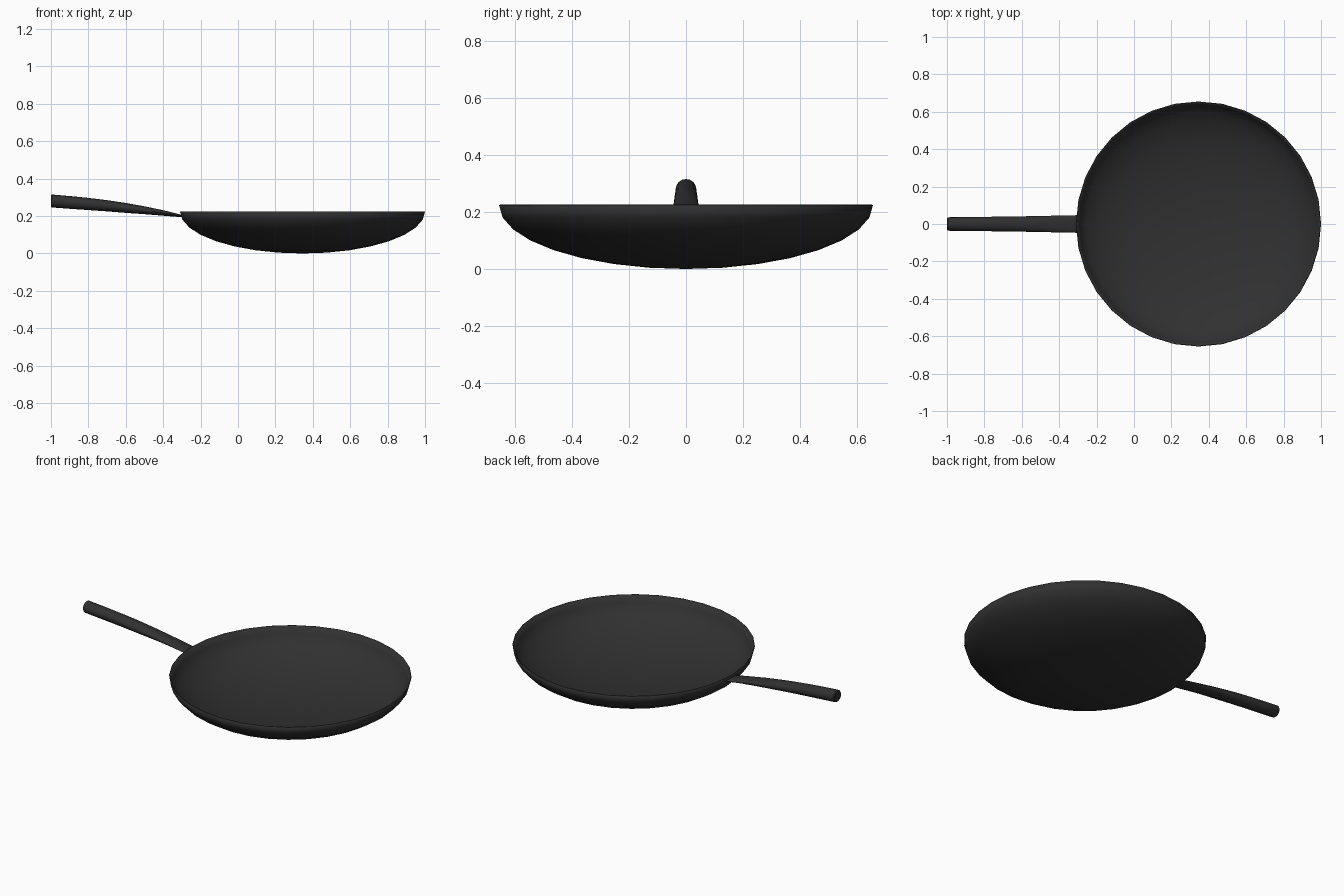
import bpy, bmesh, math

if "Cube" in bpy.data.objects:
    bpy.data.objects.remove(bpy.data.objects["Cube"])

SEGS, RADIUS, DEPTH, CX = 32, 0.655, 0.224, 0.345

black = bpy.data.materials.new("black_iron")
black.diffuse_color = (0.03, 0.03, 0.03, 1)
black.use_nodes = True
black.node_tree.nodes["Principled BSDF"].inputs["Base Color"].default_value = black.diffuse_color


def skin(name, rings, cap_start, cap_end, angle):
    """Join closed rings of points into a tube, optionally capped."""
    bm = bmesh.new()
    loops = [[bm.verts.new(p) for p in ring] for ring in rings]
    for a, b in zip(loops, loops[1:]):
        n = len(a)
        for i in range(n):
            j = (i + 1) % n
            bm.faces.new((a[i], a[j], b[j], b[i]))
    for use, loop in ((cap_start, loops[0]), (cap_end, loops[-1])):
        if use:
            bm.faces.new(loop)
    # close a collapsed pole into triangles
    bmesh.ops.remove_doubles(bm, verts=bm.verts, dist=1e-5)
    bmesh.ops.recalc_face_normals(bm, faces=bm.faces)
    mesh = bpy.data.meshes.new(name)
    bm.to_mesh(mesh)
    bm.free()
    mesh.materials.append(black)
    obj = bpy.data.objects.new(name, mesh)
    bpy.context.collection.objects.link(obj)
    bpy.ops.object.select_all(action='DESELECT')
    obj.select_set(True)
    bpy.context.view_layer.objects.active = obj
    bpy.ops.object.shade_smooth_by_angle(angle=math.radians(angle))
    return obj


# Bowl: lower half of a flattened sphere
def bowl_ring(k):
    t = math.pi / 2 * k / 8
    r, z = RADIUS * math.cos(t), DEPTH * (1 - math.sin(t))
    return [(CX + r * math.cos(math.tau * i / SEGS),
             r * math.sin(math.tau * i / SEGS), z) for i in range(SEGS)]


bowl_rings = [bowl_ring(k) for k in range(9)]
bowl = skin("pan_bowl", bowl_rings, False, False, 40)
# thin wall, growing to whichever side is inside
wall = bowl.modifiers.new("wall", 'SOLIDIFY')
wall.thickness = 0.005
down = sum(p.normal.z for p in bowl.data.polygons) < 0
wall.offset = -1 if down else 1

# Handle: x, bottom z, top z, half width (round grip flattening to the bowl)
stations = [(-1.0, 0.250, 0.311, 0.031), (-0.995, 0.246, 0.315, 0.036),
            (-0.9, 0.239, 0.307, 0.037), (-0.8, 0.232, 0.297, 0.038),
            (-0.7, 0.225, 0.285, 0.040), (-0.6, 0.217, 0.270, 0.041),
            (-0.5, 0.210, 0.252, 0.043), (-0.4, 0.202, 0.231, 0.045),
            (-0.302, 0.194, 0.207, 0.047)]
handle_rings = [[(x, w * math.cos(math.tau * i / 16),
                  (lo + hi) / 2 + (hi - lo) / 2 * math.sin(math.tau * i / 16))
                 for i in range(16)] for x, lo, hi, w in stations]
skin("pan_handle", handle_rings, True, True, 40)
